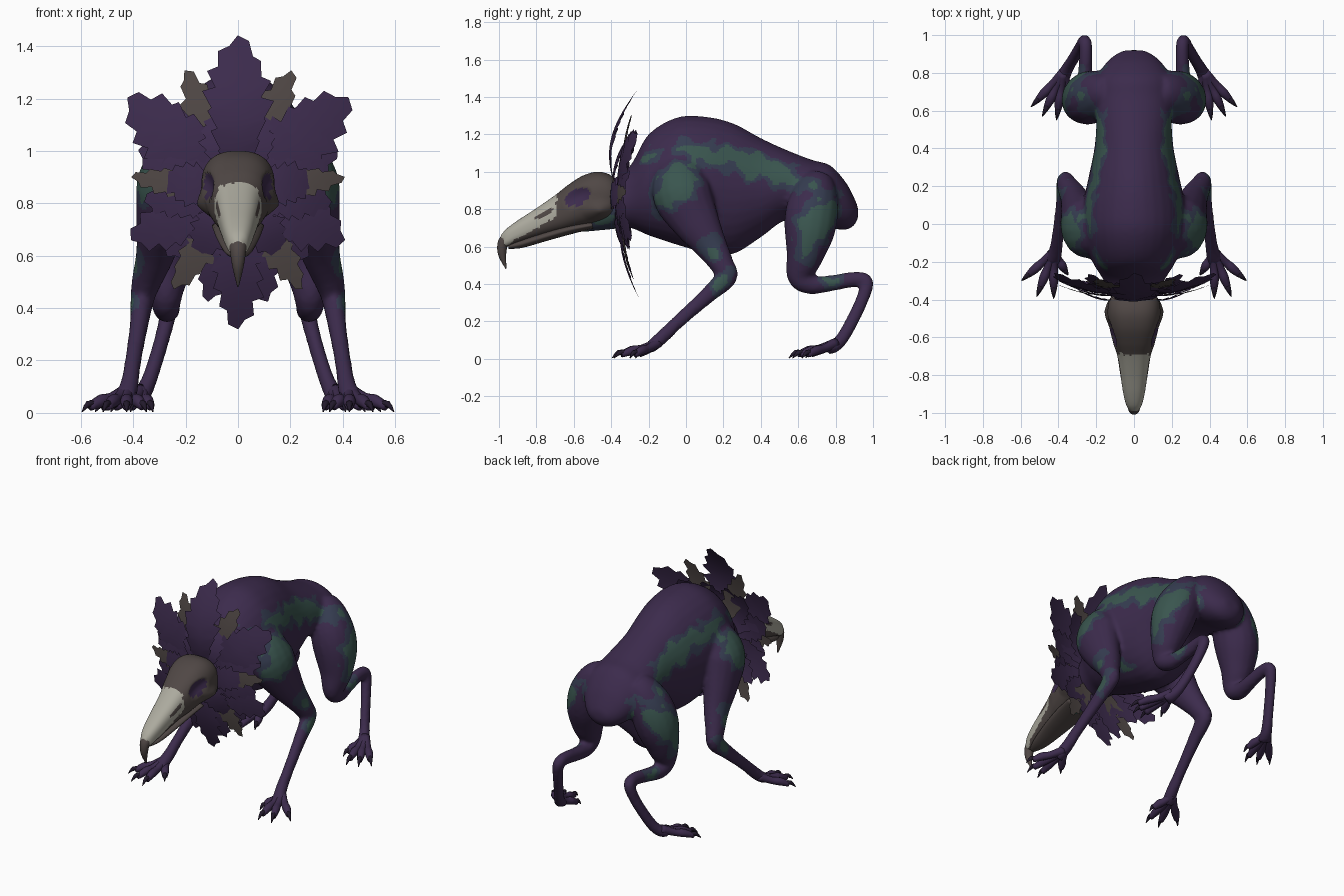
import bpy, bmesh, math, random
from mathutils import Vector, noise

random.seed(4)
if "Cube" in bpy.data.objects:
    bpy.data.objects.remove(bpy.data.objects["Cube"])


def material(name, *rgb):
    m = bpy.data.materials.new(name)
    m.use_nodes = True
    m.diffuse_color = (*rgb, 1)
    m.node_tree.nodes["Principled BSDF"].inputs["Base Color"].default_value = (*rgb, 1)
    return m


PURPLE = material("purple hide", .045, .024, .073)
GREEN = material("green patch", .042, .092, .078)
BLUE = material("blue fringe", .036, .046, .082)
BROWN = material("brown bone", .079, .063, .059)
BONE = material("pale bone", .41, .40, .34)
DARK = material("dark claw", .016, .010, .024)


def spline(pts, n):
    """Catmull-Rom resampling of tuples, n steps per span."""
    out = []
    for i in range(len(pts) - 1):
        a, b, c, d = (pts[min(max(i + k, 0), len(pts) - 1)] for k in (-1, 0, 1, 2))
        for s in range(n):
            t = s / n
            out.append([.5 * (2 * q + (r - p) * t + (2 * p - 5 * q + 4 * r - u) * t * t
                              + (3 * q - p - 3 * r + u) * t ** 3)
                        for p, q, r, u in zip(a, b, c, d)])
    return out + [list(pts[-1])]


def loft(bm, rings):
    rows = [[bm.verts.new(p) for p in ring] for ring in rings]
    for a, b in zip(rows, rows[1:]):
        for i in range(len(a)):
            j = (i + 1) % len(a)
            bm.faces.new((a[i], a[j], b[j], b[i]))
    bm.faces.new(rows[0][::-1])
    bm.faces.new(rows[-1])


def circle(n, power=1):
    """Unit circle; a power below one makes it boxier."""
    angles = [math.tau * i / n for i in range(n)]
    return [[math.copysign(abs(k) ** power, k) for k in (math.cos(a), math.sin(a))] for a in angles]


def trunk(bm, sections, n, steps, power=1):
    """Loft of upright ovals given as y, top, bottom, half width."""
    loft(bm, [[(w * c, y, (t + b) / 2 + (t - b) / 2 * s) for c, s in circle(n, power)]
              for y, t, b, w in spline(sections, steps)])


def tube(bm, pts, side=1, n=16, steps=4):
    """Tapered tube through x, y, z, radius across, radius along the side."""
    path = spline(pts, steps)
    rings = []
    for i, p in enumerate(path):
        t = (Vector(path[min(i + 1, len(path) - 1)][:3]) - Vector(path[max(i - 1, 0)][:3])).normalized()
        u = (Vector((1, 0, 0)) - t * t.x).normalized()
        v = t.cross(u)
        ring = [Vector(p[:3]) + u * c * p[3] + v * s * p[4] for c, s in circle(n)]
        rings.append([(q.x * side, q.y, q.z) for q in ring])
    loft(bm, rings)


def finish(bm, name, mats):
    bmesh.ops.recalc_face_normals(bm, faces=bm.faces)
    me = bpy.data.meshes.new(name)
    bm.to_mesh(me)
    bm.free()
    for m in mats:
        me.materials.append(m)
    me.shade_smooth()
    ob = bpy.data.objects.new(name, me)
    bpy.context.collection.objects.link(ob)
    return ob


# Body: torso, neck and four legs fused into one skin
TORSO = [(-.58, .80, .675, .05), (-.42, .94, .69, .11), (-.3, 1.03, .70, .16), (-.2, 1.2, .66, .22),
         (-.05, 1.29, .61, .27), (.1, 1.295, .57, .27), (.25, 1.26, .56, .24), (.4, 1.18, .65, .21),
         (.53, 1.12, .74, .20), (.67, 1.065, .73, .205), (.77, 1.035, .70, .2), (.85, .95, .69, .15),
         (.895, .87, .71, .1), (.92, .81, .75, .05)]
FRONT_LEG = [(.14, -.03, 1.06, .05, .08), (.2, -.03, 1.0, .1, .13), (.255, -.02, .88, .13, .16),
             (.29, .05, .74, .1, .13), (.315, .13, .61, .075, .09), (.35, .195, .5, .057, .064),
             (.365, .215, .435, .046, .058), (.378, .11, .335, .036, .044), (.4, -.04, .2, .032, .036),
             (.415, -.14, .105, .036, .037), (.435, -.2, .055, .046, .032)]
HIND_LEG = [(.13, .72, .97, .06, .07), (.17, .7, .91, .1, .11), (.22, .675, .8, .13, .14),
            (.255, .66, .68, .13, .135), (.275, .635, .55, .1, .1), (.275, .61, .44, .062, .07),
            (.272, .67, .395, .05, .05), (.26, .78, .405, .04, .043), (.255, .9, .425, .035, .042),
            (.26, .965, .41, .035, .038), (.285, .935, .3, .03, .035), (.33, .86, .15, .03, .035),
            (.36, .81, .08, .035, .035), (.385, .76, .05, .046, .032)]
bm = bmesh.new()
trunk(bm, TORSO, 32, 5)
for side in (1, -1):
    tube(bm, FRONT_LEG, side)
    tube(bm, HIND_LEG, side)
body = finish(bm, "body", [])
remesh = body.modifiers.new("fuse", "REMESH")
remesh.mode, remesh.voxel_size = "VOXEL", .012
relax = body.modifiers.new("relax", "SMOOTH")
relax.factor, relax.iterations = .5, 7
fused = bpy.data.meshes.new_from_object(body.evaluated_get(bpy.context.evaluated_depsgraph_get()))
body.modifiers.clear()
body.data = fused
fused.materials.clear()
for m in (PURPLE, GREEN, BLUE):
    fused.materials.append(m)
fused.shade_smooth()

# Blotches on the flanks as chains of y, z, radius
PATCHES = [[(.01, 1.115, .035), (.1, 1.085, .035), (.25, 1.075, .045), (.42, 1.01, .04), (.6, .96, .03)],
           [(.66, .93, -.005), (.75, .89, .005), (.82, .88, -.005)],
           [(-.04, .95, .095), (-.1, .85, .05)],
           [(.75, .8, .06), (.7, .73, .065), (.65, .62, .045), (.62, .53, .01)],
           [(.11, .62, .03), (.15, .56, .03)], [(.22, .48, .01), (.17, .39, .02)],
           [(-.23, 1.07, .005), (-.16, 1.1, .01)], [(.7, .42, -.01), (.8, .43, .005)]]
blobs = [b for chain in PATCHES for b in spline(chain, 5)]
for f in fused.polygons:
    c = f.center
    if f.normal.x * math.copysign(1, c.x) > .15 and abs(c.x) > .14:
        d = min(math.hypot(c.y - y, c.z - z) - r for y, z, r in blobs)
        d += .055 * noise.noise(Vector((abs(c.x), c.y, c.z)) * 14)
        f.material_index = 1 if d < 0 else 2 if d < .032 else 0
    if c.y < -.36 and c.z < .8:
        f.material_index = 1 if noise.noise(c * 14) > .1 else 2

# Toes and claws
FEET = {"front": ((.425, -.15), [(.595, -.3), (.515, -.385), (.425, -.395), (.35, -.27)]),
        "hind": ((.375, .8), [(.545, .62), (.485, .57), (.41, .55), (.325, .64)])}
for label, (root, tips) in FEET.items():
    for side, word in ((1, "left"), (-1, "right")):
        toes, claws = bmesh.new(), bmesh.new()
        for tx, ty in tips:
            def at(k, z, r):
                return (root[0] + (tx - root[0]) * k, root[1] + (ty - root[1]) * k, z, r, r)
            tube(toes, [at(0, .085, .028), at(.35, .055, .022), at(.58, .045, .025), at(.82, .022, .015)], side, 10, 3)
            tube(claws, [at(.72, .03, .015), at(.86, .034, .013), at(1, .004, .002)], side, 8, 3)
        finish(toes, f"{word}_{label}_toes", [PURPLE])
        finish(claws, f"{word}_{label}_claws", [DARK])

# Skull with hollow eye sockets, cheek flares and a pale upper beak
bm = bmesh.new()
trunk(bm, [(-.36, .93, .79, .09), (-.4, .98, .75, .13), (-.47, 1.0, .725, .14), (-.55, .98, .71, .13),
           (-.63, .93, .69, .11), (-.7, .875, .675, .088), (-.8, .805, .65, .072), (-.9, .74, .62, .056),
           (-.96, .695, .6, .04), (-.99, .66, .6, .02)], 64, 10, .8)


def socket(p):
    y, z = p.y + .58, p.z - .865
    return math.hypot((y * .9 + z * .42) / .08, (z * .9 - y * .42) / .045)


for v in bm.verts:
    e = socket(v.co)
    if e < 1:
        v.co.x *= .8 + .18 * e * e
    flare = 1 - math.hypot((v.co.y + .46) / .1, (v.co.z - .79) / .06)
    v.co.x *= 1 + .22 * max(flare, 0)
for f in bm.faces:
    c = f.calc_center_median()
    rough = .03 * noise.noise(c * 40)
    line = .74 + (c.y + .73) * .58
    streak = math.hypot((c.y + .76) / .055, (c.z - .775 - (c.y + .76) * .5) / .014) < 1
    if socket(c) < .9:
        f.material_index = 2
    elif c.y + rough < -.69 and c.z > line + rough * .5 and not streak:
        f.material_index = 1
finish(bm, "skull", [BROWN, BONE, PURPLE])

bm = bmesh.new()
tube(bm, [(0, -.93, .65, .04, .04), (0, -.975, .625, .032, .03), (0, -.983, .56, .022, .022),
          (0, -.962, .482, .003, .003)], n=16, steps=6)
finish(bm, "beak_hook", [BROWN])
bm = bmesh.new()
tube(bm, [(0, -.5, .715, .1, .02), (0, -.62, .692, .092, .026), (0, -.75, .655, .076, .025),
          (0, -.88, .615, .05, .022), (0, -.95, .6, .02, .012)], n=20, steps=5)
finish(bm, "lower_jaw", [BROWN])


# Ruff of ragged feathers around the neck
def feather(name, angle, length, width, mat, base_y, bow, back, teeth=15):
    bm = bmesh.new()
    a = math.radians(angle)
    along, across = Vector((math.sin(a), 0, math.cos(a))), Vector((math.cos(a), 0, -math.sin(a)))

    def point(t, w):
        y = base_y - bow * math.sin(math.pi * min(t, 1)) + back * t * t + 1.2 * w * w
        return bm.verts.new(Vector((0, y, .85)) + along * length * t + across * w)

    rows = []
    for i in range(teeth + 1):
        t = i / teeth
        w = width * (math.sin(math.pi * t ** 1.2) ** .75 if 0 < t < 1 else .02)
        edge = []
        for s in (-1, 1):
            tooth = (i + (s > 0)) % 2 and i < teeth
            k = random.uniform(.92, 1.15) if tooth else random.uniform(.68, .85)
            edge.append(point(t + (.06 if tooth else 0) * (1 - t * .5), s * w * k))
        rows.append((edge[0], point(t, 0), edge[1]))
    for p, q in zip(rows, rows[1:]):
        bm.faces.new((p[0], p[1], q[1], q[0]))
        bm.faces.new((p[1], p[2], q[2], q[1]))
    finish(bm, name, [mat])


feather("crest_feather", 0, .59, .125, PURPLE, -.35, .08, .09)
feather("throat_feather", 180, .53, .1, PURPLE, -.34, .03, .09)
# angle, length, half width, material, base y, bow, sweep back
RUFF = [(24, .5, .075, BROWN, -.32, .03, .03), (50, .55, .125, PURPLE, -.34, .04, .08),
        (37, .4, .09, PURPLE, -.335, .04, .07), (68, .41, .095, PURPLE, -.35, .03, .05),
        (83, .41, .055, BROWN, -.34, .04, .02), (97, .36, .085, PURPLE, -.36, .03, .04),
        (115, .45, .105, PURPLE, -.34, .03, .05), (133, .37, .08, PURPLE, -.34, .02, .04),
        (147, .45, .065, BROWN, -.33, .02, .03), (165, .44, .08, PURPLE, -.34, .02, .06),
        (82, .3, .085, PURPLE, -.37, .04, .02), (147, .29, .085, PURPLE, -.36, .03, .03),
        (16, .34, .09, PURPLE, -.36, .04, .05)]
for i, (angle, *rest) in enumerate(RUFF):
    for side, word in ((1, "left"), (-1, "right")):
        feather(f"{word}_ruff_feather_{i + 1}", angle * side, *rest)
